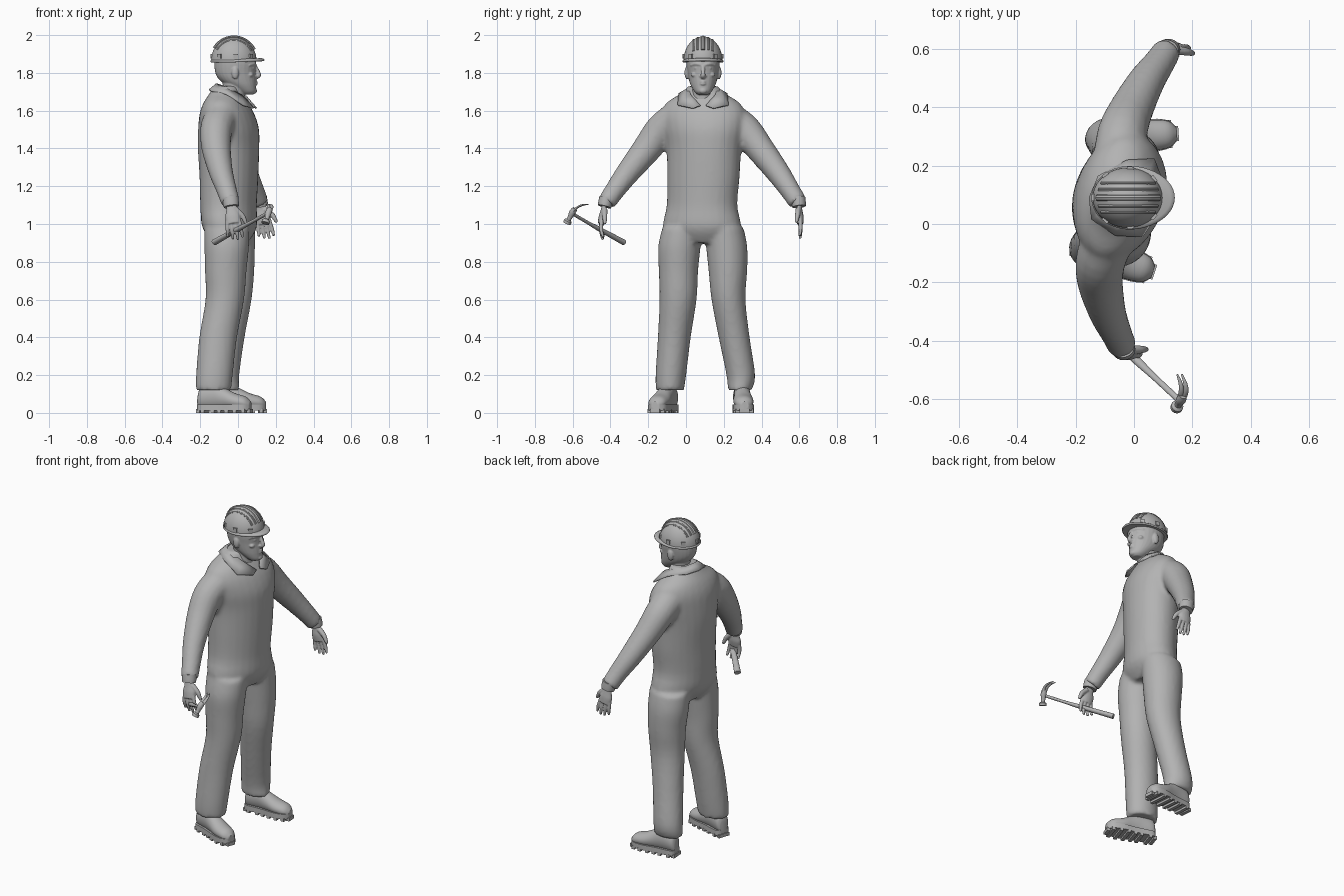
import bpy, bmesh, math
from mathutils import Vector, Matrix

old = bpy.data.objects.get("Cube")
if old:
    bpy.data.objects.remove(old, do_unlink=True)

grey = bpy.data.materials.new("plain_grey")
grey.use_nodes = True
grey.diffuse_color = (0.45, 0.45, 0.45, 1)
grey.node_tree.nodes["Principled BSDF"].inputs["Base Color"].default_value = (0.45, 0.45, 0.45, 1)
MID = 0.09  # the body's middle plane in y


def ease(rows, steps=4):
    """Catmull-Rom interpolation of rows of numbers."""
    out = []
    for i in range(len(rows) - 1):
        a, b, c, d = rows[max(i - 1, 0)], rows[i], rows[i + 1], rows[min(i + 2, len(rows) - 1)]
        for k in range(steps):
            t = k / steps
            out.append([q + t * (r - p + t * (2 * p - 5 * q + 4 * r - s + t * (3 * q - p - 3 * r + s))) / 2
                        for p, q, r, s in zip(a, b, c, d)])
    return out + [list(rows[-1])]


def loft(bm, rings):
    rows = [[bm.verts.new(p) for p in ring] for ring in rings]
    n = len(rows[0])
    for a, b in zip(rows, rows[1:]):
        for i in range(n):
            bm.faces.new((a[i], a[(i + 1) % n], b[(i + 1) % n], b[i]))
    bm.faces.new(rows[0][::-1])
    bm.faces.new(rows[-1])


def oval(c, u, v, n=28):
    return [c + u * math.cos(math.tau * i / n) + v * math.sin(math.tau * i / n) for i in range(n)]


def stack(bm, rows, shear=0.0):
    """Horizontal ovals: z, x, y, x radius, y radius."""
    loft(bm, [oval(Vector((x, y, z)), Vector((rx, 0, 0)), Vector((shear * ry, ry, 0)))
              for z, x, y, rx, ry in ease(rows)])


def tube(bm, rows, u=(1, 0.1, 0.05), flat=1.0, n=16, steps=4):
    """Round sweep along x, y, z, radius; flat squashes it across u."""
    rows = ease(rows, steps)
    pts = [Vector(r[:3]) for r in rows]
    u, rings = Vector(u), []
    for i, p in enumerate(pts):
        t = (pts[min(i + 1, len(pts) - 1)] - pts[max(i - 1, 0)]).normalized()
        u = (u - t * u.dot(t)).normalized()
        rings.append(oval(p, u * rows[i][3], t.cross(u) * rows[i][3] * flat, n))
    loft(bm, rings)


def blob(bm, c, size):
    bmesh.ops.create_uvsphere(bm, u_segments=16, v_segments=10, radius=1,
                              matrix=Matrix.Translation(c) @ Matrix.Diagonal((*size, 1)))


def prism(bm, outline, z0, z1):
    loft(bm, [[Vector((x, y, z)) for x, y in outline] for z in (z0, z1)])


def finish(bm, name, voxel=0, smooth=4):
    bmesh.ops.recalc_face_normals(bm, faces=bm.faces)
    me = bpy.data.meshes.new(name)
    bm.to_mesh(me)
    bm.free()
    ob = bpy.data.objects.new(name, me)
    bpy.context.collection.objects.link(ob)
    me.materials.append(grey)
    if voxel:  # fuse overlapping pieces into one skin
        m = ob.modifiers.new("fuse", 'REMESH')
        m.mode, m.voxel_size, m.use_smooth_shade = 'VOXEL', voxel, True
        m = ob.modifiers.new("soften", 'SMOOTH')
        m.factor, m.iterations = 0.5, smooth
    else:
        bpy.ops.object.select_all(action='DESELECT')
        ob.select_set(True)
        bpy.context.view_layer.objects.active = ob
        bpy.ops.object.shade_smooth_by_angle(angle=math.radians(40))
    return ob


# Coverall: torso, legs and sleeves in one skin
bm = bmesh.new()
stack(bm, [(.9, -.04, .09, .09, .14), (.98, -.045, .085, .14, .205), (1.1, -.05, .085, .147, .187),
           (1.25, -.048, .092, .153, .192), (1.4, -.05, .095, .16, .198), (1.5, -.05, .095, .158, .215),
           (1.58, -.058, .093, .142, .222), (1.64, -.065, .09, .115, .195),
           (1.69, -.065, .09, .085, .12), (1.73, -.055, .09, .07, .078)], shear=.15)
stack(bm, [(.98, -.06, -.02, .12, .105), (.88, -.06, -.035, .118, .112), (.75, -.065, -.04, .11, .104),
           (.6, -.07, -.042, .102, .098), (.4, -.105, -.062, .1, .087), (.2, -.125, -.08, .097, .081),
           (.12, -.13, -.085, .093, .074)])
stack(bm, [(.98, -.03, .2, .12, .105), (.88, -.03, .215, .12, .109), (.75, -.025, .222, .111, .102),
           (.6, -.03, .225, .102, .09), (.4, -.055, .255, .09, .082), (.2, -.08, .29, .087, .076),
           (.12, -.08, .285, .088, .063)])
tube(bm, [(-.05, .22, 1.56, .09), (-.04, .31, 1.5, .086), (-.01, .39, 1.4, .076),
          (.04, .485, 1.275, .064), (.085, .55, 1.18, .054), (.112, .592, 1.115, .05)])
tube(bm, [(-.09, -.05, 1.56, .09), (-.115, -.13, 1.5, .086), (-.115, -.205, 1.4, .078),
          (-.09, -.305, 1.275, .064), (-.06, -.375, 1.18, .054), (-.04, -.42, 1.115, .05)])
finish(bm, "coverall", .012)

# Folded collar, open at the throat
fold = [(-.115, 0, 1.745), (-.1, .05, 1.738), (-.04, .078, 1.722), (.03, .065, 1.685), (.078, .015, 1.63)]
edge = [(-.155, 0, 1.712), (-.135, .075, 1.708), (-.045, .13, 1.692), (.05, .135, 1.632), (.092, .055, 1.615)]
bm = bmesh.new()
for side in (-1, 1):
    rows = [[bm.verts.new((x + .15 * side * y, MID + side * y, z)) for x, y, z in line] for line in (fold, edge)]
    for i in range(4):
        bm.faces.new((rows[0][i], rows[0][i + 1], rows[1][i + 1], rows[1][i]))
bmesh.ops.remove_doubles(bm, verts=bm.verts, dist=.001)
collar = finish(bm, "collar")
collar.modifiers.new("thickness", 'SOLIDIFY').thickness = .008

# Head, neck and face
bm = bmesh.new()
stack(bm, [(1.6, -.03, MID, .065, .065), (1.7, -.022, MID, .058, .058), (1.78, -.025, MID, .06, .058)])
stack(bm, [(1.685, .05, MID, .03, .028), (1.7, .045, MID, .05, .045), (1.73, .022, MID, .074, .063),
           (1.76, 0, MID, .096, .074), (1.8, -.013, MID, .107, .082), (1.86, -.015, MID, .11, .089),
           (1.92, -.02, MID, .1, .08), (1.96, -.02, MID, .05, .04)])
tube(bm, [(.09, MID, 1.838, .009), (.103, MID, 1.81, .011), (.109, MID, 1.788, .013), (.095, MID, 1.778, .013)])
blob(bm, (.085, MID, 1.705), (.016, .022, .016))
for z, r in ((1.753, .006), (1.742, .007)):
    tube(bm, [(.079, MID - .026, z, .003), (.098, MID, z, r), (.079, MID + .026, z, .003)], u=(0, 0, 1))
for side in (-1, 1):
    blob(bm, (-.015, MID + side * .085, 1.8), (.019, .013, .034))
    blob(bm, (.092, MID + side * .012, 1.783), (.009, .008, .007))
    blob(bm, (.066, MID + side * .046, 1.79), (.016, .018, .013))
    blob(bm, (.076, MID + side * .034, 1.825), (.011, .013, .007))
    tube(bm, [(.091, MID + side * .008, 1.842, .008), (.084, MID + side * .036, 1.848, .008),
              (.058, MID + side * .066, 1.84, .005)], u=(0, 0, 1))
finish(bm, "head", .004, 3)

# Hard hat: dome, ridges, brim and strap clips
HX, HZ = -.022, 1.864
bm = bmesh.new()
arc = [math.radians(a) for a in range(0, 90, 8)]
loft(bm, [oval(Vector((HX, MID, HZ + .129 * math.sin(a))), Vector((.12 * math.cos(a), 0, 0)),
               Vector((0, .103 * math.cos(a), 0)), 40) for a in arc])
for off, r in ((0, .012), (-.028, .006), (.028, .006), (-.05, .006), (.05, .006)):
    k = math.sqrt(1 - (off / .103) ** 2)
    tube(bm, [(HX + .119 * k * math.cos(a), MID + off, HZ + (.128 - r * .5) * k * math.sin(a), r)
              for a in (math.radians(d) for d in range(28, 153, 12))], u=(0, 1, 0), n=8, steps=2)
finish(bm, "hard_hat_dome")

bm = bmesh.new()
rings = []
for grow, z in ((0, -.008), (.003, -.004), (.003, 0), (0, .004), (-.01, .008)):
    ring = []
    for i in range(48):
        c, s = math.cos(math.tau * i / 48), math.sin(math.tau * i / 48)
        ring.append(Vector((HX + c * (.121 + grow + .038 * max(c, 0) ** .5),
                            MID + s * (.104 + grow + .006 * max(c + .3, 0)), HZ + z + .006 * max(c, 0))))
    rings.append(ring)
loft(bm, rings)
finish(bm, "hard_hat_brim")

bm = bmesh.new()
for deg in (40, 85, 130, 180, 230, 275, 320):
    a = math.radians(deg)
    spot = Matrix.Translation((HX + .119 * math.cos(a), MID + .102 * math.sin(a), HZ + .024))
    bmesh.ops.create_cube(bm, size=1, matrix=spot @ Matrix.Rotation(a, 4, 'Z') @ Matrix.Diagonal((.01, .024, .024, 1)))
finish(bm, "hard_hat_clips")


# Hands: palm, four fingers and a thumb, each with a shirt cuff
def hand(name, wrist, down, fore, palm, curl):
    w, d, f, p = Vector(wrist), Vector(down).normalized(), Vector(fore).normalized(), Vector(palm)

    def at(along, across, lift, r):
        return (*(w + d * along + f * across + p * lift), r)

    bm = bmesh.new()
    tube(bm, [at(-.03, 0, 0, .028), at(.02, 0, 0, .029), at(.06, 0, .003, .04), at(.1, 0, .005, .038)], u=f, flat=.5)
    for i, length in enumerate((.068, .084, .09, .08)):
        a = -.03 + .02 * i
        tube(bm, [at(.085, a, .004, .0115), at(.095 + length * .5, a * 1.2, .004 + curl * .3, .0105),
                  at(.095 + length, a * 1.3, .004 + curl, .007)], n=10)
    tube(bm, [at(.025, .02, .005, .016), at(.06, .05, .014, .014), at(.09, .062, .022, .011),
              at(.108, .068, .026, .007)], n=10)
    finish(bm, name + "_hand", .004, 3)
    bm = bmesh.new()
    tube(bm, [at(-.04, 0, 0, .043), at(-.01, 0, 0, .042), at(.008, 0, 0, .04)], u=f, flat=.9, n=24)
    finish(bm, name + "_cuff")


hand("left", (.118, .598, 1.1), (.2, .12, -1), (1, 0, .2), (0, -1, 0), .012)
hand("right", (-.036, -.43, 1.1), (.13, -.25, -1), (1, 0, .13), (0, 1, -.2), .03)

# Hammer: handle, striking head and split claw
bm = bmesh.new()
tube(bm, [(-.125, -.33, .903, .019), (-.06, -.398, .94, .017), (.01, -.468, .978, .015),
          (.07, -.525, 1.01, .011), (.158, -.607, 1.058, .011)], flat=.8)
finish(bm, "hammer_handle")
bm = bmesh.new()
tube(bm, [(.145, -.63, 1.004, .021), (.149, -.624, 1.018, .021), (.151, -.621, 1.023, .012),
          (.156, -.612, 1.04, .013), (.162, -.602, 1.062, .017), (.168, -.588, 1.08, .014)], steps=2)
for off in (-.008, .008):
    tube(bm, [(.162 + off * .5, -.602, 1.06, .012), (.17 + off, -.575, 1.088, .009),
              (.168 + off, -.548, 1.1, .007), (.156 + off, -.515, 1.105, .003)], flat=.7, n=10)
finish(bm, "hammer_head")


# Work boots with cleated soles
def boot(name, heel, turn):
    place = Matrix.Translation((*heel, 0)) @ Matrix.Rotation(math.radians(turn), 4, 'Z')
    rows = ease([(0, .026, .08), (.02, .042, .125), (.09, .044, .14), (.14, .047, .115),
                 (.2, .053, .085), (.26, .045, .066), (.288, .02, .04)])
    bm = bmesh.new()
    loft(bm, [oval(Vector((s, 0, .02 + h / 2)), Vector((0, w, 0)), Vector((0, 0, h / 2))) for s, w, h in rows])
    bm.transform(place)
    finish(bm, name + "_boot")
    bm = bmesh.new()
    side = [(s, w * 1.06) for s, w, h in rows]
    prism(bm, side + [(s, -w) for s, w in side[::-1]], .013, .045)
    for s, w in side[2:-1:3]:
        prism(bm, [(s - .01, -w), (s + .01, -w), (s + .01, w), (s - .01, w)], 0, .02)
    bm.transform(place)
    finish(bm, name + "_sole")


boot("right", (-.208, -.075), -18)
boot("left", (-.14, .29), 4)
